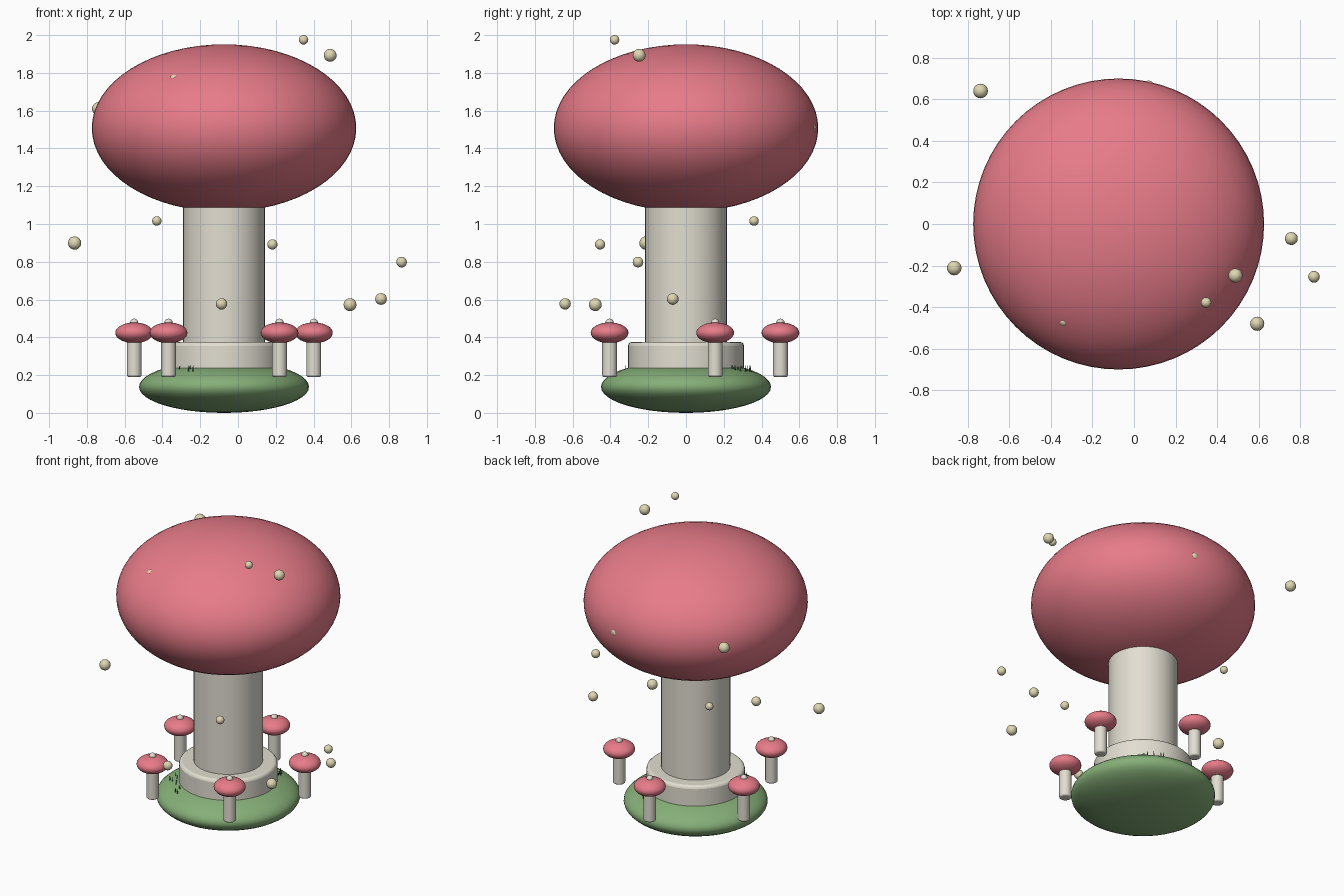
import bpy, math, random
from mathutils import Vector

if "Cube" in bpy.data.objects:
    bpy.data.objects.remove(bpy.data.objects["Cube"])

random.seed(4)
CX = -0.074  # mushroom axis


def mat(name, col):
    m = bpy.data.materials.new(name)
    m.diffuse_color = (*col, 1)
    m.use_nodes = True
    m.node_tree.nodes["Principled BSDF"].inputs["Base Color"].default_value = m.diffuse_color
    return m


RED = mat("cap_red", (0.80, 0.20, 0.25))
CREAM = mat("stem_cream", (0.76, 0.73, 0.64))
GREEN = mat("moss_green", (0.24, 0.43, 0.19))
DARK = mat("grass_green", (0.06, 0.16, 0.05))
SPORE = mat("spore_yellow", (0.74, 0.68, 0.45))


def finish(name, m):
    o = bpy.context.object
    o.name = name
    o.data.materials.append(m)
    bpy.ops.object.shade_smooth_by_angle(angle=math.radians(35))
    return o


def ellipsoid(name, loc, r, h, m, seg=32):
    bpy.ops.mesh.primitive_uv_sphere_add(segments=seg, ring_count=seg // 2, radius=1, location=loc)
    o = bpy.context.object
    o.scale = (r, r, h)
    bpy.ops.object.transform_apply(location=False, rotation=False, scale=True)
    return finish(name, m)


def cylinder(name, x, y, z0, z1, r, m, bevel=0, seg=48):
    bpy.ops.mesh.primitive_cylinder_add(vertices=seg, radius=r, depth=z1 - z0,
                                        location=(x, y, (z0 + z1) / 2))
    o = finish(name, m)
    if bevel:
        b = o.modifiers.new("bevel", "BEVEL")
        b.width, b.segments, b.limit_method = bevel, 3, "ANGLE"
    return o


# Main mushroom on its moss mound
ellipsoid("moss_mound", (CX, 0, 0.138), 0.45, 0.138, GREEN, 48)
cylinder("stem_collar", CX, 0, 0.17, 0.375, 0.307, CREAM, 0.02)
cylinder("main_stem", CX, 0, 0.25, 1.16, 0.216, CREAM)
ellipsoid("main_cap", (CX, 0, 1.508), 0.70, 0.443, RED, 64)

# Five small mushrooms in a ring
for i in range(5):
    a = math.radians(18 + 72 * i)
    x, y = CX + 0.5 * math.cos(a), 0.5 * math.sin(a)
    cylinder(f"small_stem_{i}", x, y, 0.19, 0.39, 0.039, CREAM, 0.01, 24)
    ellipsoid(f"small_cap_{i}", (x, y, 0.424), 0.10, 0.055, RED)
    ellipsoid(f"small_cap_dot_{i}", (x, y, 0.477), 0.022, 0.022, CREAM, 16)

# Grass blades in two clumps beside the collar
for cx, cy in ((-0.26, -0.24), (0.23, 0.27)):
    base = math.atan2(cy, cx)
    for k in range(11):
        a = base + random.uniform(-0.42, 0.42)
        r = random.uniform(0.315, 0.37)
        bpy.ops.mesh.primitive_cone_add(vertices=5, radius1=0.005, radius2=0.001, depth=0.045,
                                        location=(CX + r * math.cos(a), r * math.sin(a), 0.229))
        finish("grass_blade", DARK)

# Floating spores: x, y, z, radius
SPORES = [(0.347, -0.378, 1.975, 0.025), (0.488, -0.248, 1.893, 0.034), (-0.738, 0.64, 1.61, 0.035),
          (-0.336, -0.468, 1.767, 0.025), (-0.43, 0.36, 1.016, 0.025), (0.182, -0.455, 0.892, 0.027),
          (-0.865, -0.212, 0.899, 0.035), (0.866, -0.254, 0.798, 0.028), (-0.087, -0.64, 0.577, 0.03),
          (0.593, -0.48, 0.573, 0.034), (0.757, -0.07, 0.603, 0.031), (0.07, 0.66, 1.51, 0.03)]
for i, (x, y, z, r) in enumerate(SPORES):
    ellipsoid(f"spore_{i}", (x, y, z), r, r, SPORE, 20)
